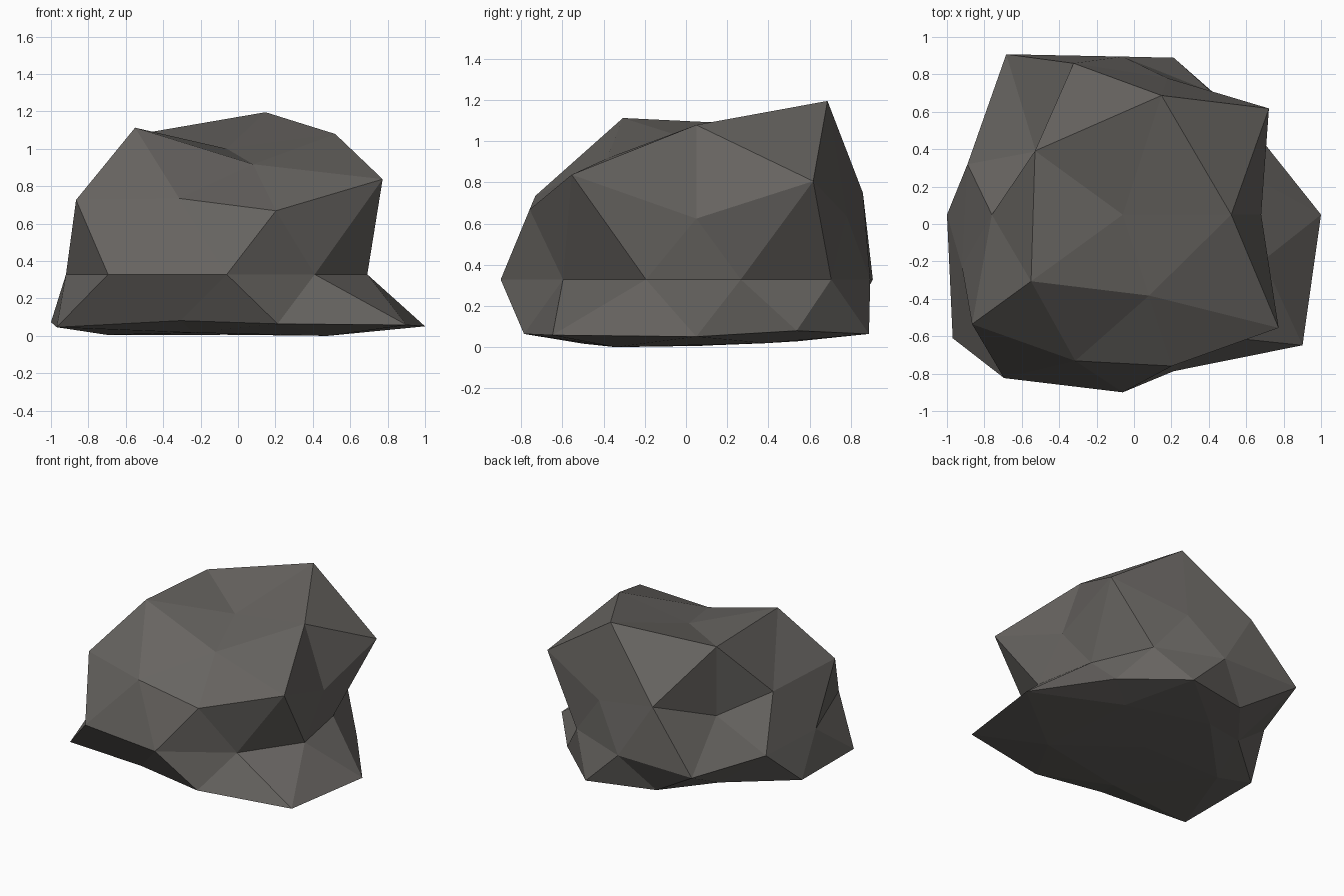
import bpy, bmesh, math

if "Cube" in bpy.data.objects:
    bpy.data.objects.remove(bpy.data.objects["Cube"])

# Stone colour
stone = bpy.data.materials.new("stone grey")
stone.diffuse_color = (0.135, 0.127, 0.118, 1)
stone.use_nodes = True
stone.node_tree.nodes["Principled BSDF"].inputs["Base Color"].default_value = stone.diffuse_color

# Horizontal reach of each ring of the ball, anticlockwise from +x
# (key = height of the ring on the unit ball)
REACH = {
    0.9: [0.58, 0.67, 0.58, 0.606, 0.455],
    0.5: [0.966, 0.851, 0.70, 0.822, 1.03],
    0.4: [0.74, 0.768, 0.575, 0.996, 0.851],
    0.0: [0.70, 0.81, 0.845, 1.06, 0.873, 0.904, 1.08, 0.95, 0.80, 0.79],
    -0.4: [0.83, 0.76, 0.94, 0.80, 1.188],
    -0.5: [1.06, 0.882, 0.635, 1.124, 0.88],
    -0.9: [0.57, 0.52, 0.64, 0.58, 0.667],
}
POLES = {1.0: 0.84, -1.0: 1.03}
CENTRE = (-0.06, 0.05, 0.33)
FLOOR = -0.234          # below this the stone is pressed flat

# Boulder: a faceted ball pushed in and out along its radii
bm = bmesh.new()
bmesh.ops.create_icosphere(bm, subdivisions=2, radius=1)
for v in bm.verts:
    key = round(v.co.z, 1)
    if key in POLES:
        v.co *= POLES[key]
    else:
        ring = REACH[key]
        angle = round(math.degrees(math.atan2(v.co.y, v.co.x))) % 360
        v.co *= ring[angle // (360 // len(ring))] / v.co.xy.length
    # squat shape with a flattened underside
    v.co.z *= 0.8
    if v.co.z < FLOOR:
        v.co.z = FLOOR + 0.15 * (v.co.z - FLOOR)
bmesh.ops.translate(bm, verts=bm.verts, vec=CENTRE)
low = min(v.co.z for v in bm.verts)
bmesh.ops.translate(bm, verts=bm.verts, vec=(0, 0, -low))

mesh = bpy.data.meshes.new("boulder")
bm.to_mesh(mesh)
bm.free()
mesh.materials.append(stone)
boulder = bpy.data.objects.new("boulder", mesh)
bpy.context.collection.objects.link(boulder)
